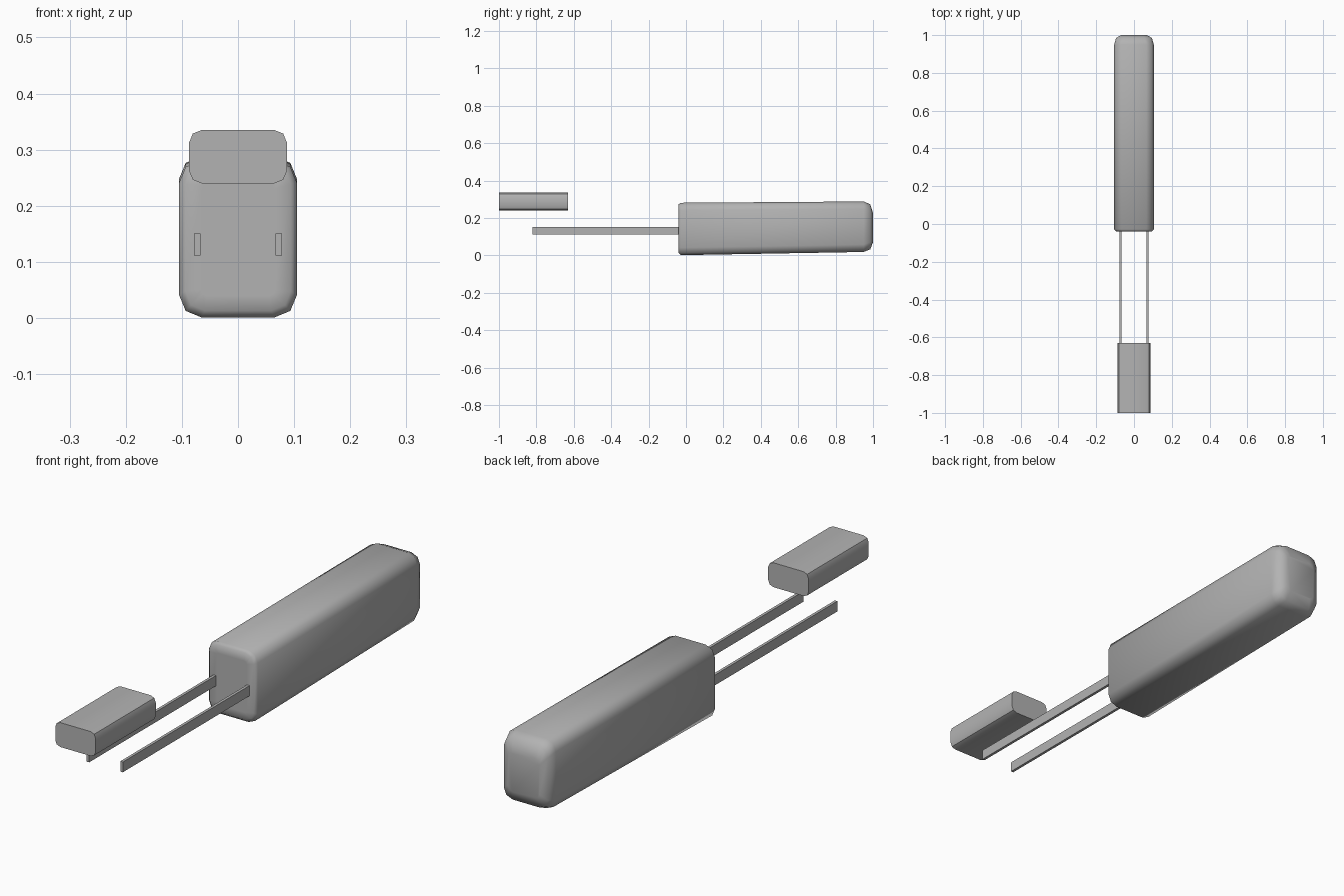
import bpy
import bmesh
from math import cos, sin, radians

if "Cube" in bpy.data.objects:
    bpy.data.objects.remove(bpy.data.objects["Cube"])

grey = bpy.data.materials.new("plain grey")
grey.use_nodes = True
colour = (0.45, 0.45, 0.45, 1)
grey.diffuse_color = colour
grey.node_tree.nodes["Principled BSDF"].inputs["Base Color"].default_value = colour


def rounded_ring(bm, y, half, low, high, radius):
    """Rounded rectangle across the length, two segments per corner."""
    corners = ((1, 1, 0), (-1, 1, 90), (-1, -1, 180), (1, -1, 270))
    ring = []
    for sx, sz, start in corners:
        cx = sx * (half - radius)
        cz = high - radius if sz > 0 else low + radius
        for step in range(3):
            a = radians(start + 45 * step)
            ring.append(bm.verts.new((cx + radius * cos(a), y, cz + radius * sin(a))))
    return ring


def loft(name, sections, smooth_angle):
    """Skin a row of rounded sections and close both ends."""
    bm = bmesh.new()
    rings = [rounded_ring(bm, *s) for s in sections]
    for a, b in zip(rings, rings[1:]):
        for i in range(len(a)):
            j = (i + 1) % len(a)
            bm.faces.new((a[i], a[j], b[j], b[i]))
    bm.faces.new(rings[0])
    bm.faces.new(rings[-1])
    bmesh.ops.recalc_face_normals(bm, faces=bm.faces)
    mesh = bpy.data.meshes.new(name)
    bm.to_mesh(mesh)
    bm.free()
    mesh.materials.append(grey)
    obj = bpy.data.objects.new(name, mesh)
    bpy.context.collection.objects.link(obj)
    bpy.ops.object.select_all(action="DESELECT")
    obj.select_set(True)
    bpy.context.view_layer.objects.active = obj
    bpy.ops.object.shade_smooth_by_angle(angle=radians(smooth_angle))
    return obj


# Long body: narrow front bevel, slight taper, softly rounded back end
loft("main_body", [
    (-0.04, 0.065, 0.04, 0.24, 0.01),
    (-0.04, 0.094, 0.013, 0.273, 0.035),
    (-0.028, 0.105, 0.001, 0.281, 0.04),
    (0.95, 0.105, 0.018, 0.288, 0.04),
    (0.985, 0.095, 0.032, 0.273, 0.038),
    (1.0, 0.068, 0.07, 0.225, 0.02),
], 80)

# Floating block in front
loft("front_block", [
    (-1.0, 0.087, 0.24, 0.335, 0.022),
    (-0.63, 0.087, 0.24, 0.335, 0.022),
], 30)

# Pair of flat rails reaching forward from the body
for side, label in ((1, "left"), (-1, "right")):
    bpy.ops.mesh.primitive_cube_add(size=1, location=(side * 0.0725, -0.42, 0.131))
    rail = bpy.context.object
    rail.name = label + "_rail"
    rail.scale = (0.011, 0.8, 0.04)
    rail.data.materials.append(grey)
